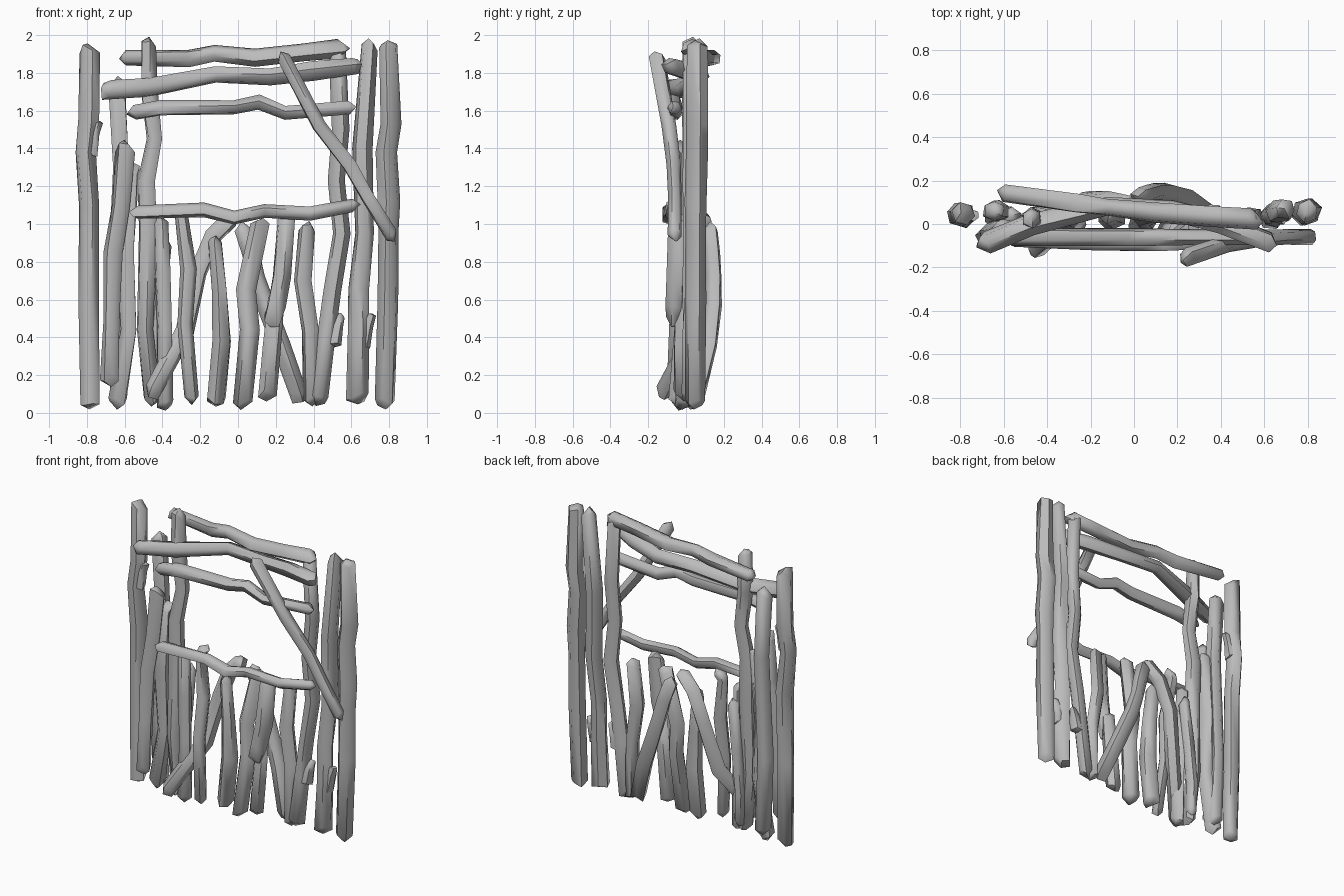
import bpy, bmesh, math, random
from mathutils import Vector

random.seed(4)
cube = bpy.data.objects.get("Cube")
if cube:
    bpy.data.objects.remove(cube)

# Weathered wood, one colour
wood = bpy.data.materials.new("grey_wood")
wood.use_nodes = True
grey = (0.5, 0.5, 0.5, 1)
wood.diffuse_color = grey
wood.node_tree.nodes["Principled BSDF"].inputs["Base Color"].default_value = grey
SIDES = 6


def stick(name, radius, front, back, points, bow=0, tip=0.05, taper=1):
    """Rough six-sided branch along (x, z) points; depth runs front to back, plus a bow."""
    last = len(points) - 1
    span = [0]
    for a, b in zip(points, points[1:]):
        span.append(span[-1] + math.dist(a, b))
    path = []
    for (x, z), s in zip(points, span):
        t = s / span[-1]
        path.append(Vector((x, front + (back - front) * t + bow * math.sin(math.pi * t), z)))
    start, end = path[0].copy(), path[-1].copy()
    path[0] += (path[1] - start).normalized() * tip
    path[-1] += (path[-2] - end).normalized() * tip
    bm = bmesh.new()
    rings = []
    twist = random.uniform(0, 1)
    for i, p in enumerate(path):
        along = (path[min(i + 1, last)] - path[max(i - 1, 0)]).normalized()
        side = along.cross(Vector((0, 1, 0))).normalized()
        depth = side.cross(along)
        size = radius * (1 + (taper - 1) * i / last) * random.uniform(0.97, 1.13)
        ring = []
        for k in range(SIDES):
            a = twist + math.tau * k / SIDES
            r = size * random.uniform(0.9, 1.1)
            slant = 0
            if i in (0, last):
                slant = random.uniform(-0.5, 0.5) * size
            ring.append(bm.verts.new(p + side * r * math.cos(a) + depth * r * math.sin(a) + along * slant))
        rings.append(ring)
    for low, high in zip(rings, rings[1:]):
        for k in range(SIDES):
            n = (k + 1) % SIDES
            bm.faces.new((low[k], low[n], high[n], high[k]))
    # Broken, off-centre points at both ends
    for ring, point in ((rings[0], start), (rings[-1], end)):
        apex = bm.verts.new(point.lerp(ring[random.randrange(SIDES)].co, 0.2))
        for k in range(SIDES):
            bm.faces.new((ring[k], ring[(k + 1) % SIDES], apex))
    bmesh.ops.recalc_face_normals(bm, faces=bm.faces)
    mesh = bpy.data.meshes.new(name)
    bm.to_mesh(mesh)
    bm.free()
    mesh.materials.append(wood)
    obj = bpy.data.objects.new(name, mesh)
    bpy.context.collection.objects.link(obj)
    bpy.ops.object.select_all(action="DESELECT")
    obj.select_set(True)
    bpy.context.view_layer.objects.active = obj
    bpy.ops.object.shade_smooth_by_angle(angle=math.radians(58))


def knot(name, x, y, z, reach):
    """Short stub of a broken twig on the side of a post."""
    stick(name, 0.04, y, y, [(x, z - 0.16), (x + reach * 0.5, z - 0.04), (x + reach, z + 0.03)],
          tip=0.02, taper=0.6)


# Right-hand posts
stick("outer_right_post", 0.052, 0.03, 0.05,
      [(-.785, .01), (-.79, .6), (-.785, 1.1), (-.81, 1.38), (-.79, 1.55), (-.785, 1.97)])
knot("outer_right_knot", -.785, .04, 1.52, .05)
stick("leaning_right_post", 0.047, -.06, -.02,
      [(-.68, .13), (-.67, .5), (-.66, .85), (-.62, 1.1), (-.595, 1.45)])
stick("short_right_post", 0.045, 0.03, 0.03,
      [(-.65, .01), (-.58, .44), (-.595, .86), (-.565, 1.34)])
stick("back_right_post", 0.045, 0.06, 0.06,
      [(-.63, .05), (-.65, .6), (-.62, 1.3), (-.645, 1.79)])

# Posts framing the window
stick("window_right_post", 0.045, 0.0, 0.03,
      [(-.45, .02), (-.49, .44), (-.475, .97), (-.485, 1.23), (-.44, 1.45), (-.47, 1.7), (-.47, 2)])
stick("window_left_post", 0.045, 0.03, 0.03,
      [(.42, .02), (.47, .4), (.5, .65), (.55, .95), (.52, 1.23), (.545, 1.5), (.52, 1.99)])
knot("window_left_knot", .5, .03, .5, .05)

# Left-hand posts
stick("inner_left_post", 0.051, 0.03, 0.07,
      [(.63, .03), (.64, .44), (.64, .65), (.67, .95), (.66, 1.4), (.70, 1.99)], taper=.9)
knot("inner_left_knot", .66, .04, .5, .05)
stick("outer_left_post", 0.053, 0.05, 0.06,
      [(.775, .01), (.79, .6), (.795, .95), (.8, 1.12), (.785, 1.38), (.805, 1.53), (.795, 1.98)])

# Uprights of the lower panel
stick("panel_upright_a", 0.045, -.03, 0.0,
      [(-.385, 0), (-.39, .44), (-.40, .75), (-.41, 1.05)], taper=.85)
stick("panel_upright_b", 0.042, -.06, .03,
      [(-.24, .03), (-.28, .47), (-.26, .76), (-.30, 1.04), (-.25, 1.12)], taper=.85)
stick("panel_upright_c", 0.053, .03, .04,
      [(-.12, .02), (-.09, .38), (-.10, .65), (-.125, .95)], taper=.8)
stick("panel_upright_d", 0.05, -.01, .06,
      [(.02, .01), (.06, .44), (.04, .65), (.125, 1.04)], taper=.85)
stick("panel_back_brace", 0.046, .04, .12,
      [(.34, .04), (.23, .36), (.15, .57), (.1, .72), (.07, .85), (.01, 1.02)], bow=.06)
stick("panel_upright_e", 0.048, -.06, -.04,
      [(.165, .44), (.205, .57), (.235, .72), (.26, 1.07)])
stick("panel_upright_f", 0.042, -.02, -.02,
      [(.155, .05), (.18, .35), (.21, .65)])
stick("panel_upright_g", 0.043, .03, .05,
      [(.39, .02), (.38, .44), (.34, .7), (.37, 1.03)])
stick("panel_upright_h", 0.035, .05, .04,
      [(-.44, .06), (-.45, .3), (-.42, .6), (-.38, .95)])
stick("panel_brace", 0.046, -.14, .08,
      [(-.48, .07), (-.28, .43), (-.21, .74), (-.13, .94), (-.01, 1.06)], bow=.12)

# Cross rails
stick("top_rail", 0.042, .15, .02,
      [(-.64, 1.88), (-.26, 1.88), (-.125, 1.905), (.09, 1.88), (.35, 1.91), (.6, 1.935)],
      bow=-.02, taper=1.15)
stick("second_rail", 0.046, -.11, -.1,
      [(-.74, 1.71), (-.47, 1.72), (-.12, 1.79), (.17, 1.78), (.4, 1.81), (.67, 1.84)], bow=.19)
stick("window_top_rail", 0.038, -.06, -.06,
      [(-.60, 1.58), (-.41, 1.615), (-.02, 1.62), (.11, 1.645), (.25, 1.59), (.64, 1.62)])
stick("window_sill_rail", 0.036, -.07, -.07,
      [(-.59, 1.06), (-.18, 1.075), (-.02, 1.035), (.14, 1.07), (.38, 1.055), (.66, 1.11)], bow=-.02)

# Slanting brace across the window corner
stick("corner_brace", 0.037, -.16, -.06,
      [(.22, 1.92), (.43, 1.52), (.59, 1.31), (.69, 1.14), (.84, .9)], bow=.035)
